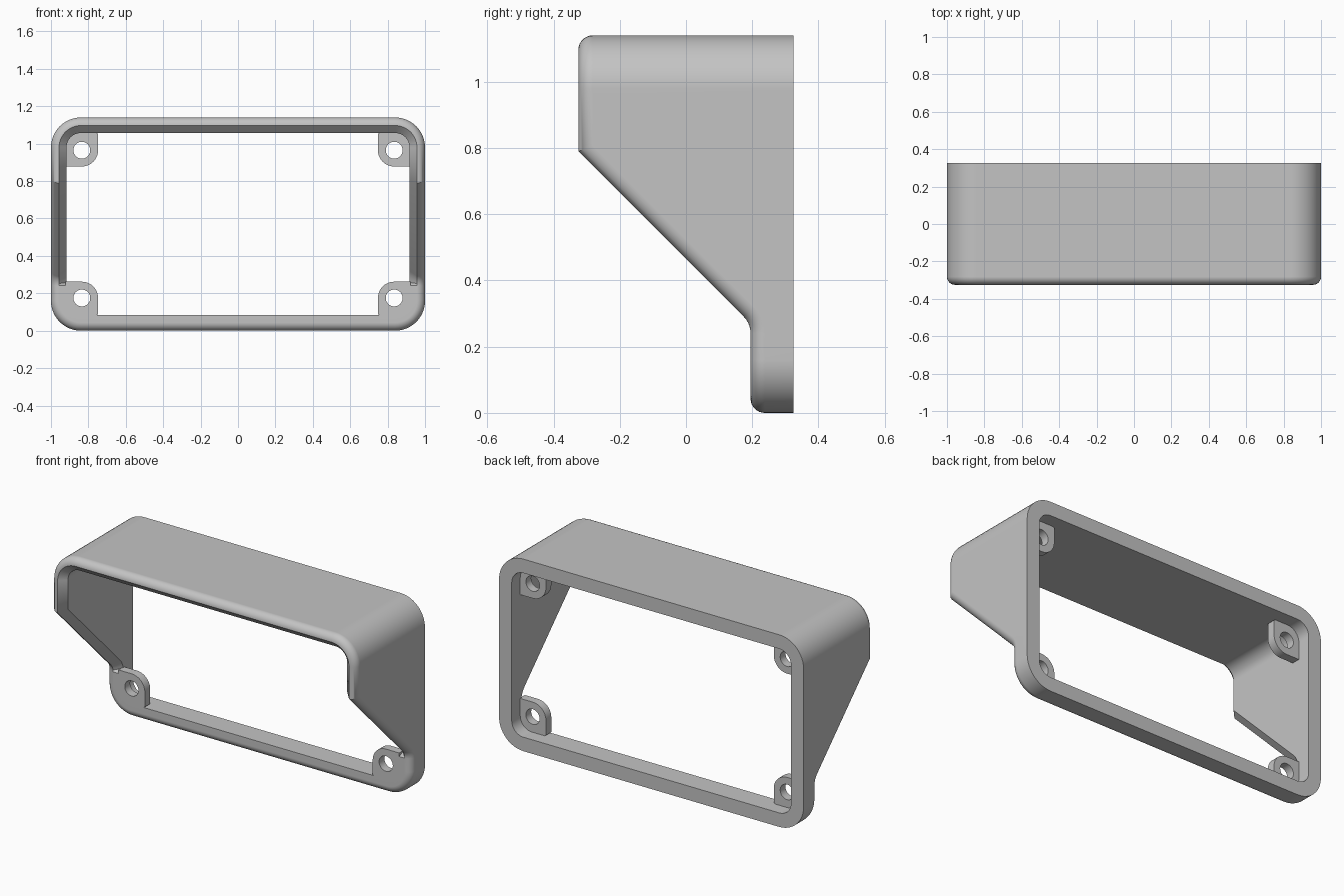
import bpy, bmesh, math

if "Cube" in bpy.data.objects:
    bpy.data.objects.remove(bpy.data.objects["Cube"])

H, BACK, FRONT, BASE = 1.14, 0.325, -0.325, 0.195   # height, back / hood front / base front in y
R, T, F = 0.16, 0.083, 0.043                        # corner radius, wall thickness, edge fillet
ZLOW, ZHIGH = 0.27, 0.79                            # sloping side edge: bottom and top

grey = bpy.data.materials.new("grey plastic")
grey.diffuse_color = (0.55, 0.55, 0.55, 1)
grey.use_nodes = True
grey.node_tree.nodes["Principled BSDF"].inputs["Base Color"].default_value = grey.diffuse_color


def make_object(name, bm):
    bmesh.ops.recalc_face_normals(bm, faces=bm.faces)
    mesh = bpy.data.meshes.new(name)
    bm.to_mesh(mesh)
    bm.free()
    mesh.materials.append(grey)
    ob = bpy.data.objects.new(name, mesh)
    bpy.context.collection.objects.link(ob)
    bpy.ops.object.select_all(action='DESELECT')
    ob.select_set(True)
    bpy.context.view_layer.objects.active = ob
    bpy.ops.object.shade_smooth_by_angle(angle=math.radians(32))
    wn = ob.modifiers.new("even shading", 'WEIGHTED_NORMAL')
    wn.keep_sharp = True
    return ob


def stations():
    """Right half of the outline, bottom to top:
    (corner centre x, z, outward x, outward z, front y, inward y, inward z, chamfered)."""
    out = []
    cx = 1 - R
    for i in range(13):                                  # bottom corner
        a = math.radians(-90 + 7.5 * i)
        out.append((cx, R, math.cos(a), math.sin(a), BASE, 1, 0, False))
    # concave blend from the base into the slope
    rad = 0.07
    zc = ZLOW - rad * math.tan(math.radians(22.5))
    for i in range(6):
        a = math.radians(9 * i)
        y = BASE - rad + rad * math.cos(a)
        z = zc + rad * math.sin(a)
        out.append((cx, z, 1, 0, y, math.cos(a), math.sin(a), i > 0))
    # sharp bend at the top of the slope
    out.append((cx, ZHIGH, 1, 0, FRONT, 1, math.tan(math.radians(22.5)), True))
    for i in range(13):                                  # top corner
        a = math.radians(7.5 * i)
        out.append((cx, H - R, math.cos(a), math.sin(a), FRONT, 1, 0, True))
    return out


def section(st):
    """Wall cross-section at one station."""
    cx, cz, nx, nz, y, dy, dz, chamfer = st
    pts = []

    def add(off, depth):
        x, z = cx + nx * (R - off), cz + nz * (R - off)
        if depth is None:
            pts.append((x, BACK, z))
        else:
            pts.append((x, y + depth * dy, z + depth * dz))

    add(0, None)
    for i in range(9):                                   # rounded outer front edge
        a = math.radians(90 * i / 8)
        add(F * (1 - math.cos(a)), F * (1 - math.sin(a)))
    add(T, T - F if chamfer else 0)                      # inner chamfer
    add(T, None)
    return pts


# Hooded frame: wall section swept round the outline
right = [section(s) for s in stations()]
left = [[(-x, y, z) for x, y, z in ring] for ring in reversed(right)]
bm = bmesh.new()
rings = [[bm.verts.new(p) for p in ring] for ring in right + left]
for i, ring in enumerate(rings):
    nxt = rings[(i + 1) % len(rings)]
    n = len(ring)
    for j in range(n):
        k = (j + 1) % n
        bm.faces.new((ring[j], ring[k], nxt[k], nxt[j]))
make_object("hooded_frame", bm)


# Screw lugs: plates with a hole, rounded toward the middle of the opening
def lug(name, sx, sz):
    cx, cz = 0.835 * sx, (H - 0.175 if sz > 0 else 0.175)
    n, hole, half = 48, 0.045, 0.087
    bm = bmesh.new()
    loops = []
    for i in range(n):
        a = 2 * math.pi * i / n
        c, s = math.cos(a), math.sin(a)
        if c * sx <= 1e-6 and s * sz <= 1e-6:
            r = half
        else:
            ez = 0.095 if s * sz > 0 else half
            r = min(half / max(abs(c), 1e-6), ez / max(abs(s), 1e-6))
        loops.append([bm.verts.new((cx + q * c, y, cz + q * s))
                      for q, y in ((r, BASE), (r, 0.245), (hole, 0.245), (hole, BASE))])
    for i in range(n):
        p, q = loops[i], loops[(i + 1) % n]
        for j in range(4):
            k = (j + 1) % 4
            bm.faces.new((p[j], p[k], q[k], q[j]))
    make_object(name, bm)


for sx, side in ((-1, "left"), (1, "right")):
    for sz, level in ((-1, "lower"), (1, "upper")):
        lug(f"{level}_{side}_screw_lug", sx, sz)
